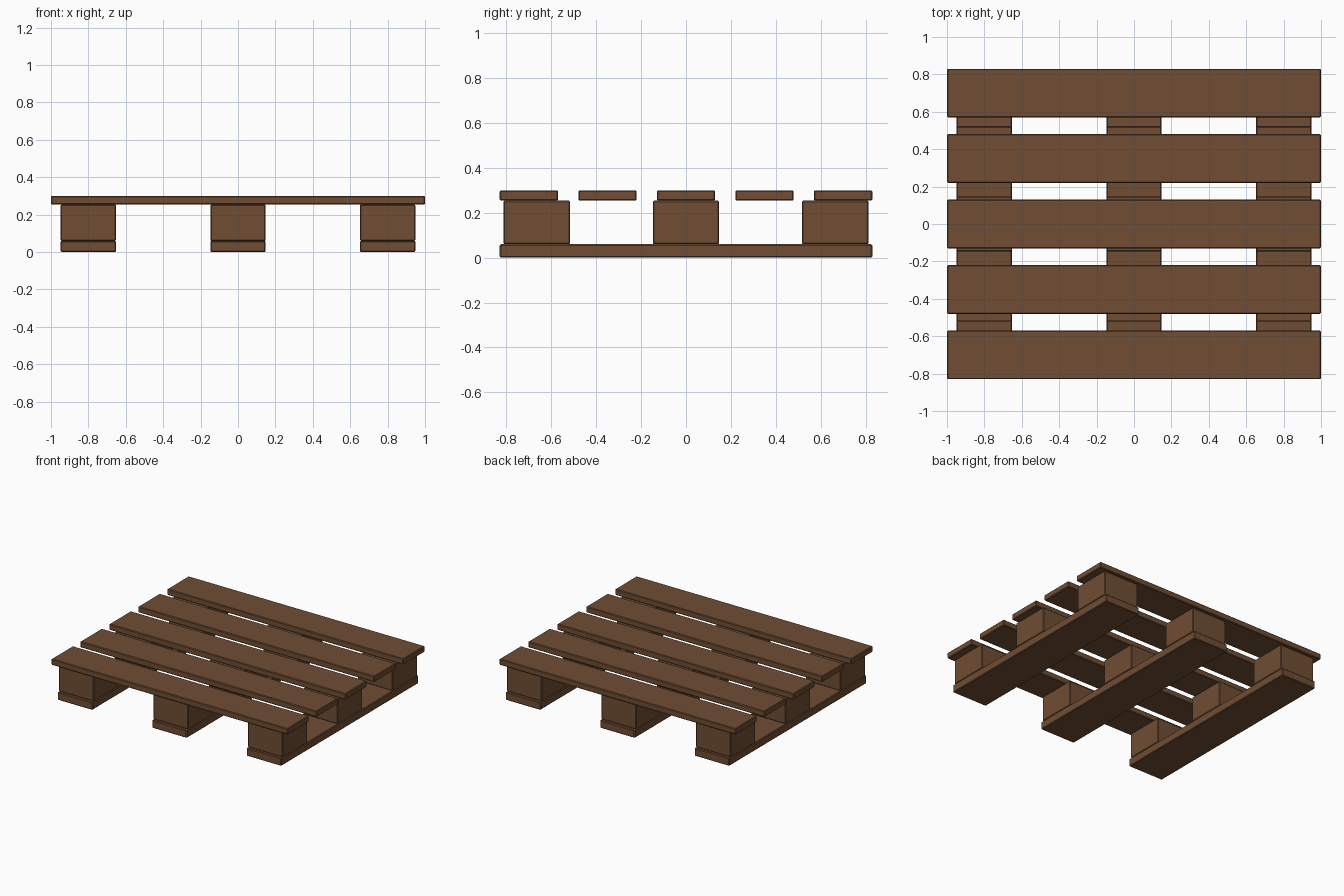
import bpy

cube = bpy.data.objects.get("Cube")
if cube:
    bpy.data.objects.remove(cube, do_unlink=True)

# Single brown wood colour
wood = bpy.data.materials.new("brown_wood")
wood.use_nodes = True
color = (0.16, 0.075, 0.034, 1)
wood.diffuse_color = color
wood.node_tree.nodes["Principled BSDF"].inputs["Base Color"].default_value = color


def plank(name, center, size):
    """Box with a slightly chamfered edge."""
    bpy.ops.mesh.primitive_cube_add(size=1, location=center)
    obj = bpy.context.object
    obj.name = name
    obj.scale = size
    bpy.ops.object.transform_apply(location=False, rotation=False, scale=True)
    obj.data.materials.append(wood)
    bevel = obj.modifiers.new("edge_chamfer", 'BEVEL')
    bevel.width = 0.005
    bevel.segments = 1
    return obj


LENGTH, DEPTH, HEIGHT = 2.0, 1.66, 0.3
SKID_TOP, DECK_BOTTOM = 0.06, 0.254
BLOCK = 0.296

# Five deck boards across the top
for i in range(-2, 3):
    plank(f"deck_board_{i + 3}", (0, i * 0.35, (DECK_BOTTOM + HEIGHT) / 2),
          (LENGTH, 0.26, HEIGHT - DECK_BOTTOM))

# Three bottom runners, each carrying three spacer blocks
for i, side in zip((-1, 0, 1), ("right", "middle", "left")):
    x = i * 0.8
    plank(f"{side}_runner", (x, 0, SKID_TOP / 2), (BLOCK, DEPTH, SKID_TOP))
    for j, place in zip((-1, 0, 1), ("front", "center", "back")):
        plank(f"{side}_{place}_block", (x, j * 0.665, (SKID_TOP + DECK_BOTTOM) / 2),
              (BLOCK, BLOCK, DECK_BOTTOM - SKID_TOP))
